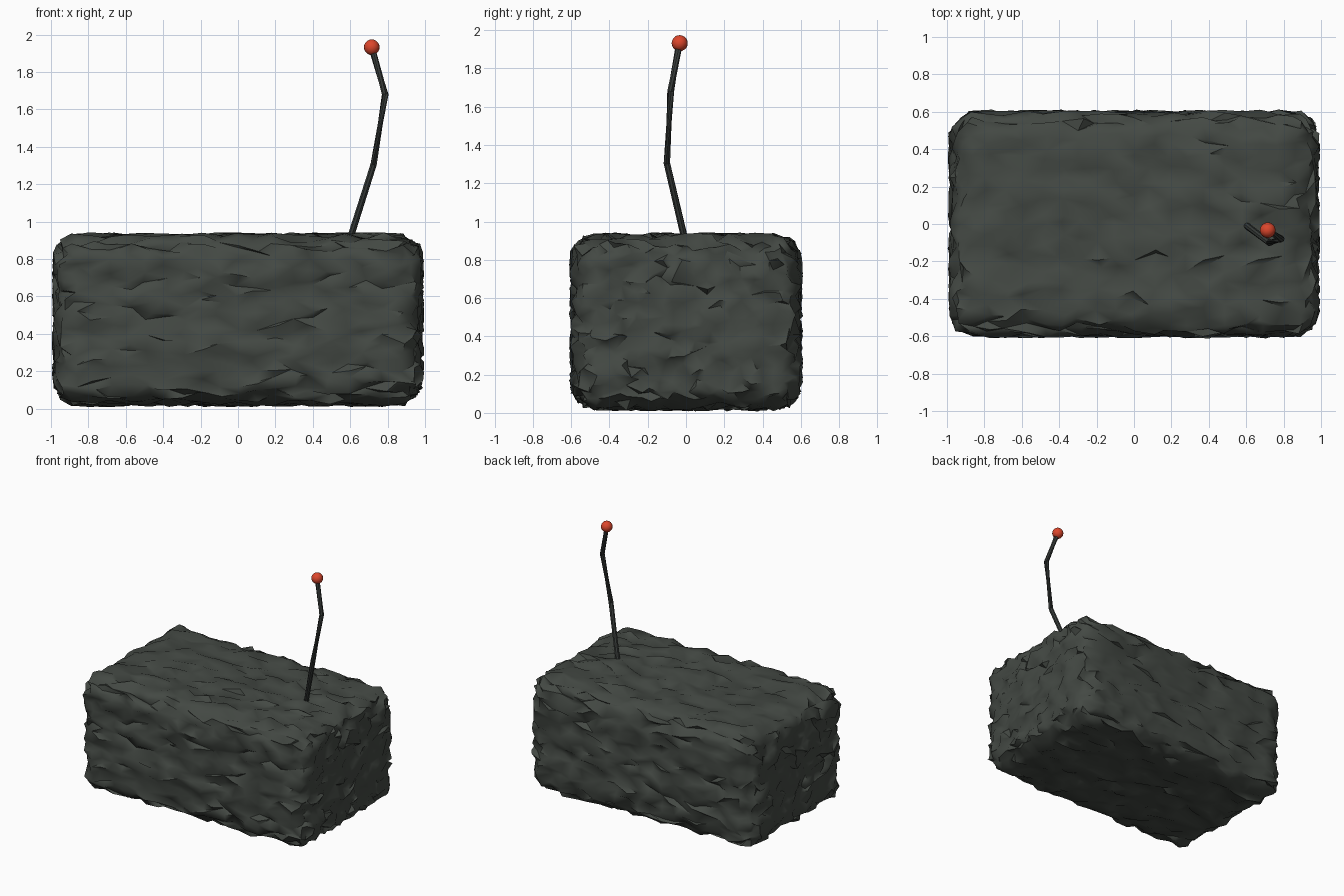
import bpy, bmesh, math, random
from mathutils import Vector

random.seed(7)
cube = bpy.data.objects.get("Cube")
if cube:
    bpy.data.objects.remove(cube, do_unlink=True)


def material(name, rgb):
    m = bpy.data.materials.new(name)
    m.use_nodes = True
    m.diffuse_color = (*rgb, 1)
    m.node_tree.nodes["Principled BSDF"].inputs["Base Color"].default_value = (*rgb, 1)
    return m


def make_object(name, bm, mat, angle):
    mesh = bpy.data.meshes.new(name)
    bm.to_mesh(mesh)
    bm.free()
    ob = bpy.data.objects.new(name, mesh)
    bpy.context.collection.objects.link(ob)
    mesh.materials.append(mat)
    bpy.ops.object.select_all(action="DESELECT")
    ob.select_set(True)
    bpy.context.view_layer.objects.active = ob
    bpy.ops.object.shade_smooth_by_angle(angle=math.radians(angle))
    return ob


stone = material("dark stone", (0.057, 0.066, 0.057))
metal = material("dark metal", (0.04, 0.046, 0.043))
red = material("red", (0.72, 0.062, 0.025))

# Rough rounded block: a gridded box with rounded edges and jittered vertices
half = Vector((0.972, 0.588, 0.444))
centre = Vector((0, 0, 0.475))
radius = 0.13
jitter = 0.024
bm = bmesh.new()
bmesh.ops.create_cube(bm, size=2)
bmesh.ops.subdivide_edges(bm, edges=bm.edges[:], cuts=19, use_grid_fill=True)
for v in bm.verts:
    p = Vector(c * h for c, h in zip(v.co, half))
    core = Vector(max(radius - h, min(h - radius, c)) for c, h in zip(p, half))
    p = core + (p - core).normalized() * radius
    v.co = centre + p + Vector(random.uniform(-jitter, jitter) for _ in range(3))
bmesh.ops.triangulate(bm, faces=bm.faces[:])
bmesh.ops.recalc_face_normals(bm, faces=bm.faces[:])
make_object("rough_block", bm, stone, 55)

# Bent antenna: round rings swept along the path
path = [Vector(p) for p in ((0.59, 0, 0.88), (0.725, -0.1, 1.305),
                            (0.787, -0.08, 1.68), (0.715, -0.035, 1.93))]
bm = bmesh.new()
rings = []
sides = 8
for i, p in enumerate(path):
    ahead = path[min(i + 1, len(path) - 1)]
    behind = path[max(i - 1, 0)]
    turn = (ahead - behind).to_track_quat("Z", "Y")
    r = 0.018
    angles = [math.tau * k / sides for k in range(sides)]
    rings.append([bm.verts.new(p + turn @ Vector((r * math.cos(a), r * math.sin(a), 0)))
                  for a in angles])
for low, high in zip(rings, rings[1:]):
    for k in range(sides):
        n = (k + 1) % sides
        bm.faces.new((low[k], low[n], high[n], high[k]))
bm.faces.new(rings[0][::-1])
bm.faces.new(rings[-1])
bmesh.ops.recalc_face_normals(bm, faces=bm.faces[:])
make_object("antenna_rod", bm, metal, 30)

# Ball on the antenna tip
bm = bmesh.new()
bmesh.ops.create_uvsphere(bm, u_segments=16, v_segments=10, radius=0.042)
bmesh.ops.translate(bm, verts=bm.verts[:], vec=(0.715, -0.033, 1.932))
make_object("antenna_ball", bm, red, 40)
